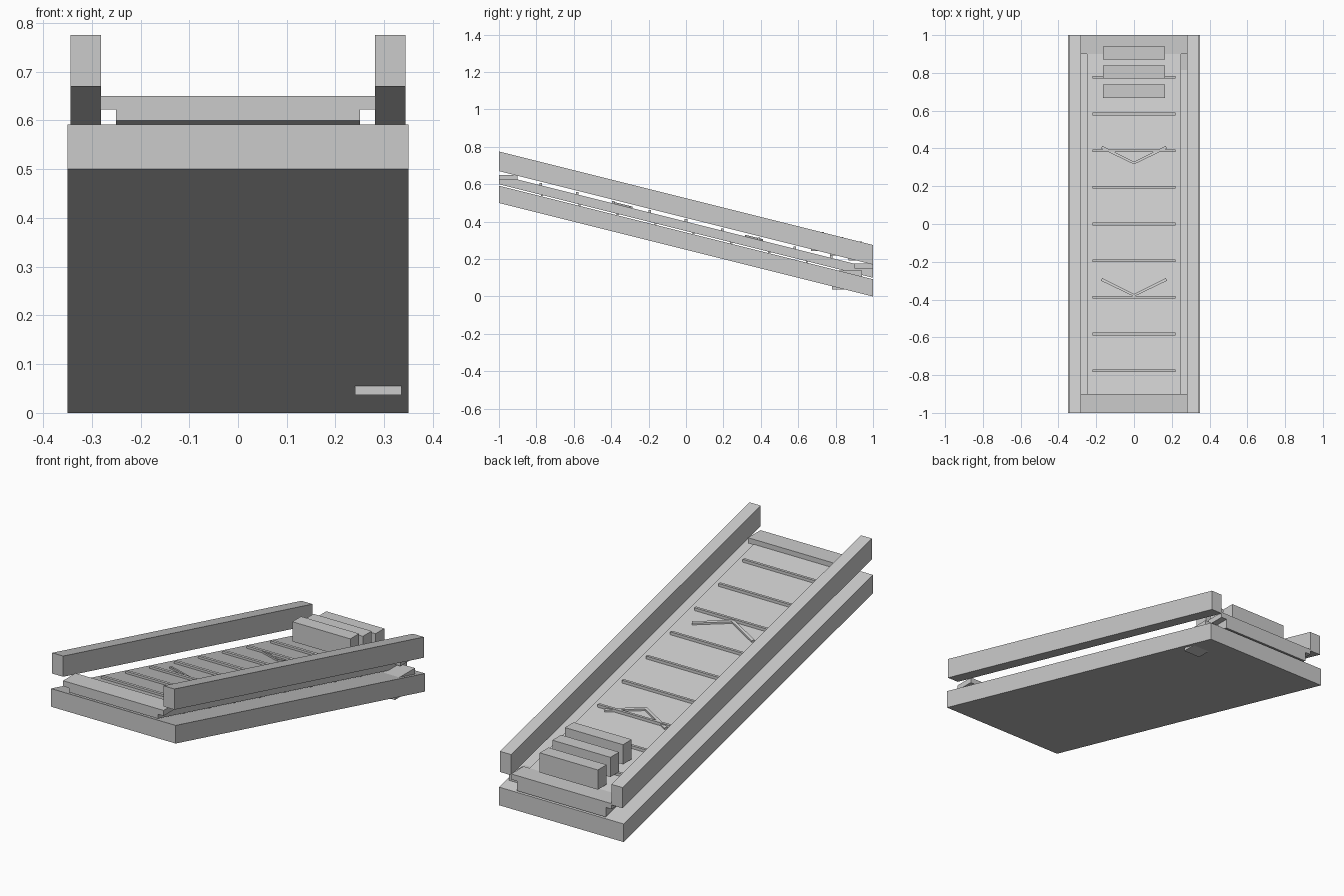
import bpy, bmesh

if "Cube" in bpy.data.objects:
    bpy.data.objects.remove(bpy.data.objects["Cube"])

SLOPE = -0.25  # the conveyor falls towards +y


def prism(name, outline, height, z0, sheared):
    """Extrude an xy outline upwards; sheared parts follow the incline."""
    bm = bmesh.new()
    face = bm.faces.new([bm.verts.new((x, y, z0)) for x, y in outline])
    ext = bmesh.ops.extrude_face_region(bm, geom=[face])
    for v in ext["geom"]:
        if isinstance(v, bmesh.types.BMVert):
            v.co.z += height
    if sheared:
        for v in bm.verts:
            v.co.z += SLOPE * v.co.y
    bmesh.ops.recalc_face_normals(bm, faces=bm.faces)
    mesh = bpy.data.meshes.new(name)
    bm.to_mesh(mesh)
    bm.free()
    ob = bpy.data.objects.new(name, mesh)
    bpy.context.collection.objects.link(ob)
    return ob


def box(name, x0, x1, y0, y1, z0, z1, sheared=False):
    return prism(name, [(x0, y0), (x1, y0), (x1, y1), (x0, y1)], z1 - z0, z0, sheared)


# inclined base and belt bed
box("base_slab", -0.35, 0.35, -1, 1, 0.25, 0.342, True)
box("belt", -0.25, 0.25, -1, 1, 0.35, 0.40, True)

# floating side rails
for side, x in (("left", -0.3125), ("right", 0.3125)):
    box(f"side_rail_{side}", x - 0.031, x + 0.031, -1, 1, 0.42, 0.525, True)

# level end bars across the belt
box("upper_end_bar", -0.282, 0.282, -1, -0.9, 0.622, 0.65)
box("lower_end_bar", -0.282, 0.282, 0.9, 1, 0.149, 0.177)

# belt slats on top
for i in range(9):
    y = (i - 4) * 0.194
    z = 0.40 + SLOPE * y
    box(f"belt_slat_{i}", -0.22, 0.22, y - 0.007, y + 0.007, z - 0.002, z + 0.013)

# return slats below the belt
for i in range(9):
    y = -0.77 + i * 0.2025
    z = 0.35 + SLOPE * y
    box(f"return_slat_{i}", -0.24, 0.24, y - 0.006, y + 0.006, z - 0.006, z + 0.004)

# V-shaped direction markers
for i, y in enumerate((-0.37, 0.33)):
    outline = [(0, y - 0.014), (0.175, y + 0.07), (0.168, y + 0.083),
               (0, y), (-0.168, y + 0.083), (-0.175, y + 0.07)]
    prism(f"direction_chevron_{i}", outline, 0.012, 0.397, True)

# curtain blocks above the low end
for i in range(3):
    y = 0.703 + i * 0.101
    z = 0.244 - i * 0.0255
    box(f"curtain_block_{i}", -0.163, 0.163, y - 0.035, y + 0.035, z, z + 0.1)

# drive motor let into the low right corner
box("motor_housing", 0.24, 0.335, 0.78, 0.94, 0.037, 0.138)
